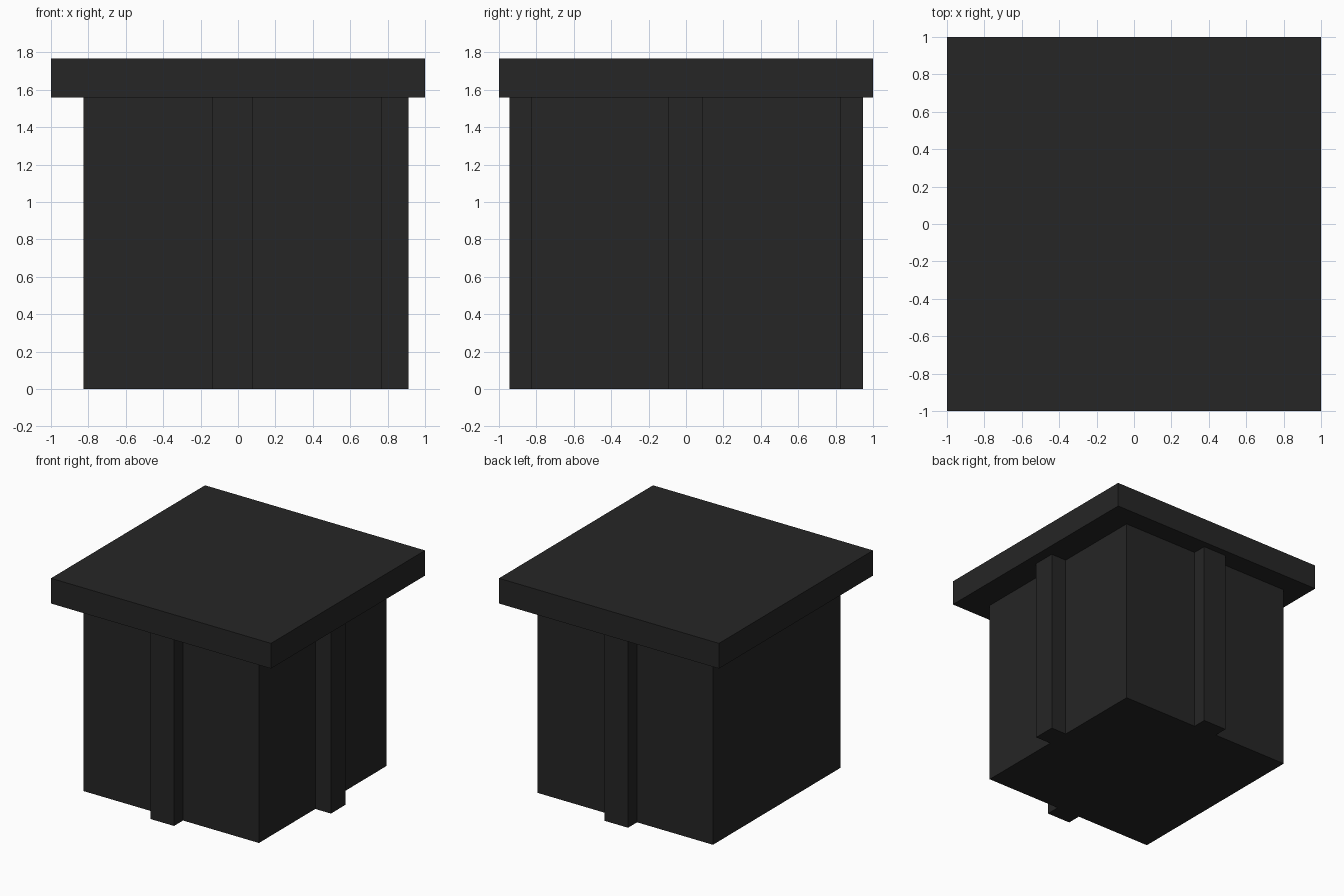
import bpy

if "Cube" in bpy.data.objects:
    bpy.data.objects.remove(bpy.data.objects["Cube"])

# One dark charcoal colour for everything
charcoal = bpy.data.materials.new("charcoal")
charcoal.diffuse_color = (0.019, 0.019, 0.019, 1.0)
charcoal.use_nodes = True
charcoal.node_tree.nodes["Principled BSDF"].inputs["Base Color"].default_value = charcoal.diffuse_color


def box(name, x, y, z):
    """Box spanning the given (min, max) ranges."""
    spans = (x, y, z)
    bpy.ops.mesh.primitive_cube_add(size=1, location=[(a + b) / 2 for a, b in spans])
    ob = bpy.context.object
    ob.name = name
    ob.scale = [b - a for a, b in spans]
    bpy.ops.object.transform_apply(location=False, rotation=False, scale=True)
    ob.data.materials.append(charcoal)
    return ob


HEIGHT, TOP = 1.56, 1.767
X0, X1, Y = -0.825, 0.77, 0.828      # body extents
Z = (0, HEIGHT)

# Body and overhanging cap
box("body", (X0, X1), (-Y, Y), Z)
box("cap", (-1, 1), (-1, 1), (HEIGHT, TOP))

# Pilasters on front, back and right (left side is plain)
box("front_pilaster", (-0.135, 0.08), (-0.945, -Y), Z)
box("back_pilaster", (-0.135, 0.08), (Y, 0.945), Z)
box("right_pilaster", (X1, 0.912), (-0.096, 0.092), Z)
